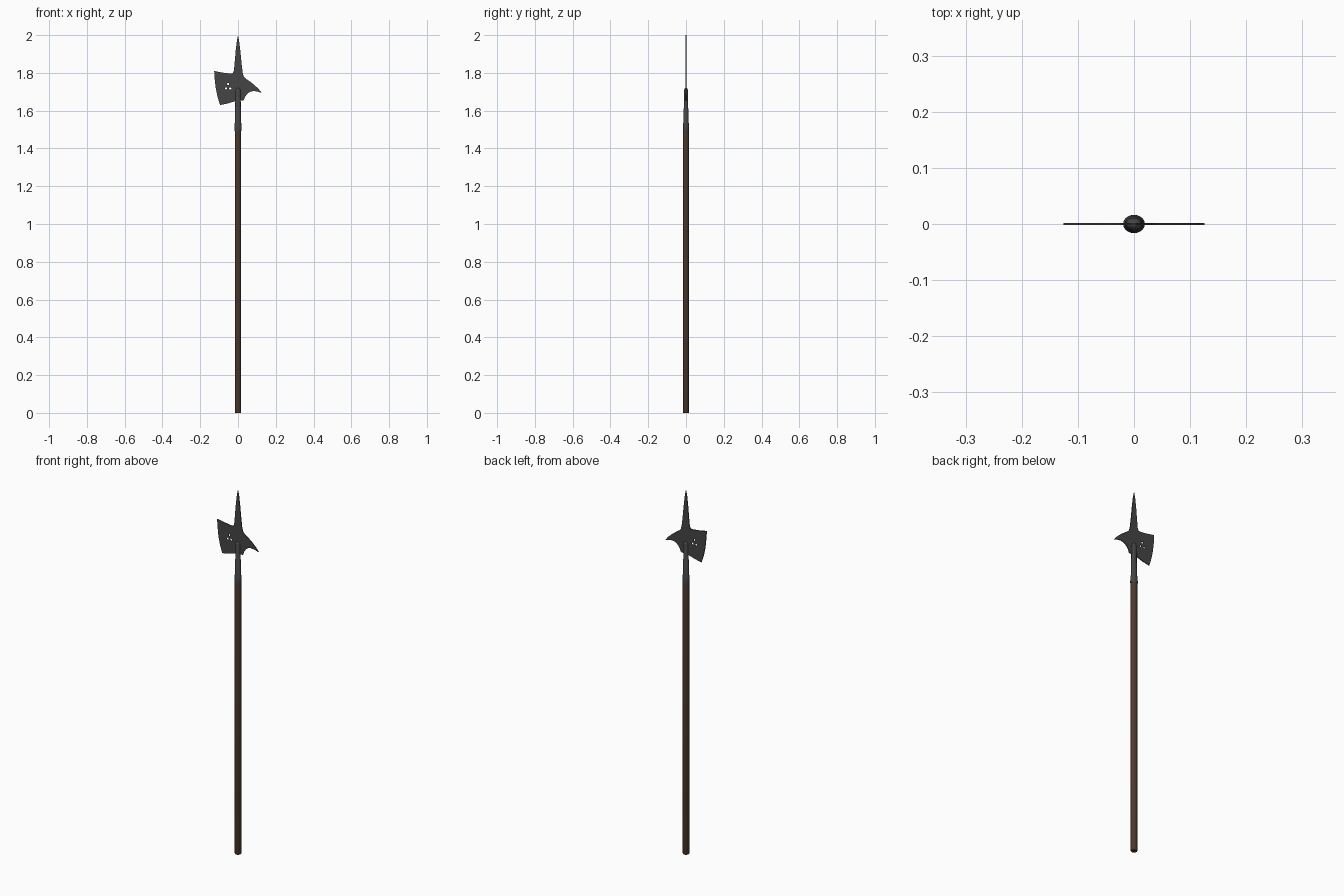
import bpy, bmesh, math

if "Cube" in bpy.data.objects:
    bpy.data.objects.remove(bpy.data.objects["Cube"])


def material(name, color):
    m = bpy.data.materials.new(name)
    m.diffuse_color = (*color, 1)
    m.use_nodes = True
    m.node_tree.nodes["Principled BSDF"].inputs["Base Color"].default_value = m.diffuse_color
    return m


wood = material("dark_wood", (0.075, 0.042, 0.024))
steel = material("dark_steel", (0.06, 0.06, 0.062))


def activate(ob):
    bpy.ops.object.select_all(action='DESELECT')
    ob.select_set(True)
    bpy.context.view_layer.objects.active = ob


def loft(name, rings, mat, sides=20):
    """Capped tube through elliptical rings (z, radius_x, radius_y)."""
    bm = bmesh.new()
    loops = []
    for z, rx, ry in rings:
        loops.append([bm.verts.new((rx * math.cos(2 * math.pi * i / sides),
                                    ry * math.sin(2 * math.pi * i / sides), z))
                      for i in range(sides)])
    for a, b in zip(loops, loops[1:]):
        for i in range(sides):
            j = (i + 1) % sides
            bm.faces.new((a[i], a[j], b[j], b[i]))
    bm.faces.new(loops[0][::-1])
    bm.faces.new(loops[-1])
    me = bpy.data.meshes.new(name)
    bm.to_mesh(me)
    bm.free()
    ob = bpy.data.objects.new(name, me)
    bpy.context.collection.objects.link(ob)
    me.materials.append(mat)
    activate(ob)
    bpy.ops.object.shade_smooth_by_angle(angle=math.radians(35))
    return ob


def plate(name, outlines, half, mat):
    """Flat plate in the xz plane; outlines after the first are holes."""
    cu = bpy.data.curves.new(name, 'CURVE')
    cu.dimensions = '2D'
    cu.fill_mode = 'BOTH'
    cu.extrude = half
    for pts in outlines:
        sp = cu.splines.new('POLY')
        sp.points.add(len(pts) - 1)
        for p, (x, z) in zip(sp.points, pts):
            p.co = (x, z, 0, 1)
        sp.use_cyclic_u = True
    ob = bpy.data.objects.new(name, cu)
    bpy.context.collection.objects.link(ob)
    ob.rotation_euler.x = math.pi / 2
    cu.materials.append(mat)
    activate(ob)
    bpy.ops.object.convert(target='MESH')
    ob = bpy.context.object
    bpy.ops.object.transform_apply(location=False, rotation=True, scale=False)
    return ob


def circle(x, z, r, n=10):
    return [(x + r * math.cos(2 * math.pi * i / n),
             z + r * math.sin(2 * math.pi * i / n)) for i in range(n)]


# wooden pole with a slightly eased foot
loft("pole", [(0, 0.0155, 0.0145), (0.003, 0.017, 0.0155),
              (1.51, 0.017, 0.0155)], wood)

# steel socket: flared collar, tube, slimmer rounded top
loft("socket", [(1.493, 0.0185, 0.016), (1.497, 0.0195, 0.0163),
                (1.53, 0.0192, 0.016), (1.536, 0.0165, 0.0145),
                (1.608, 0.016, 0.0142), (1.612, 0.0148, 0.0118),
                (1.705, 0.0142, 0.0112), (1.713, 0.012, 0.0092),
                (1.718, 0.008, 0.006), (1.72, 0.003, 0.002)], steel)

# head silhouette: axe blade, top spike, back beak
outline = [
    (-0.126, 1.81), (-0.123, 1.765), (-0.118, 1.72), (-0.109, 1.675), (-0.095, 1.63),
    (-0.055, 1.638), (-0.016, 1.65), (0.03, 1.654), (0.037, 1.673), (0.048, 1.688),
    (0.062, 1.699), (0.08, 1.704), (0.1, 1.702), (0.126, 1.694),
    (0.108, 1.716), (0.085, 1.737), (0.06, 1.757), (0.04, 1.77),
    (0.03, 1.782), (0.025, 1.80), (0.019, 1.85), (0.012, 1.92), (0.006, 1.97), (0, 2.0),
    (-0.006, 1.97), (-0.012, 1.92), (-0.018, 1.85), (-0.022, 1.81), (-0.028, 1.798),
    (-0.04, 1.796), (-0.08, 1.801),
]
holes = [circle(-0.052, 1.741, 0.006), circle(-0.063, 1.718, 0.006),
         circle(-0.041, 1.718, 0.006)]
plate("halberd_head", [outline] + holes, 0.0022, steel)
